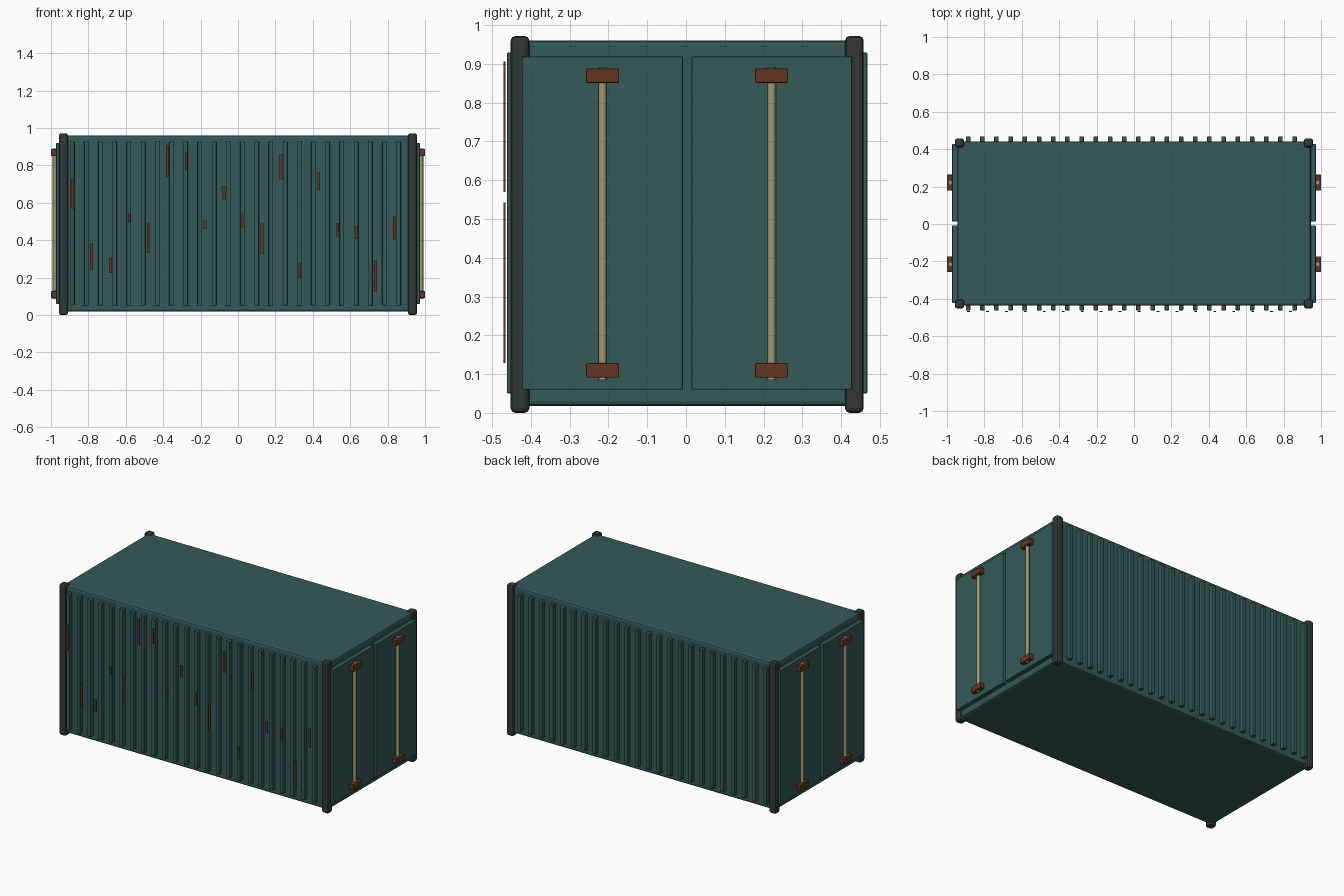
import bpy

if "Cube" in bpy.data.objects:
    bpy.data.objects.remove(bpy.data.objects["Cube"])

CY = 0.003  # body centre in y


def material(name, rgb):
    m = bpy.data.materials.new(name)
    m.diffuse_color = (*rgb, 1)
    m.use_nodes = True
    m.node_tree.nodes["Principled BSDF"].inputs["Base Color"].default_value = m.diffuse_color
    return m


TEAL = material("teal_paint", (0.035, 0.10, 0.10))
DARK = material("dark_steel", (0.03, 0.04, 0.04))
RUST = material("rust", (0.13, 0.035, 0.015))
BRASS = material("locking_bar_metal", (0.38, 0.32, 0.16))


def box(name, lo, hi, mat, bevel=0.0, segments=2):
    centre = [(a + b) / 2 for a, b in zip(lo, hi)]
    bpy.ops.mesh.primitive_cube_add(size=1, location=centre)
    o = bpy.context.object
    o.name = name
    o.scale = [b - a for a, b in zip(lo, hi)]
    bpy.ops.object.transform_apply(location=False, rotation=False, scale=True)
    o.data.materials.append(mat)
    if bevel:
        mod = o.modifiers.new("bevel", "BEVEL")
        mod.width = bevel
        mod.segments = segments
    return o


def x_box(name, s, x0, x1, y, z, mat, bevel):
    # box on the left (s=-1) or right (s=1) end
    xs = sorted((s * x0, s * x1))
    return box(name, (xs[0], y[0], z[0]), (xs[1], y[1], z[1]), mat, bevel)


# Main shell
box("container_body", (-0.945, CY - 0.439, 0.018), (0.945, CY + 0.439, 0.96), TEAL, 0.012)

# Corner posts
for sx in (-1, 1):
    for sy in (-1, 1):
        x, y = sx * 0.933, CY + sy * 0.431
        box("corner_post", (x - 0.024, y - 0.024, 0), (x + 0.024, y + 0.024, 0.972), DARK, 0.012)

# Corrugation ribs on both long sides
for i in range(24):
    x = -0.887 + i * 0.0759
    for sy in (-1, 1):
        ys = sorted((CY + sy * 0.43, CY + sy * 0.465))
        box("side_rib", (x - 0.012, ys[0], 0.05), (x + 0.012, ys[1], 0.929), TEAL, 0.004)

# Doors, locking bars and brackets on both ends
for sx in (-1, 1):
    for sy in (-1, 1):
        y = CY + sy * 0.218
        x_box("door_panel", sx, 0.94, 0.972, (y - 0.207, y + 0.207), (0.06, 0.919), TEAL, 0.003)
        bpy.ops.mesh.primitive_cylinder_add(vertices=16, radius=0.0105, depth=0.806,
                                            location=(sx * 0.98, y, 0.488))
        bar = bpy.context.object
        bar.name = "locking_bar"
        bar.data.materials.append(BRASS)
        bpy.ops.object.shade_smooth_by_angle()
        for z in (0.1095, 0.8695):
            x_box("bar_bracket", sx, 0.97, 1.0, (y - 0.0425, y + 0.0425),
                  (z - 0.0185, z + 0.0185), RUST, 0.003)

# Rust streaks on the front side: (bottom, top) of each
streaks = [(.57, .73), (.243, .382), (.225, .307), (.495, .543), (.332, .489), (.741, .906),
           (.775, .869), (.46, .505), (.615, .69), (.465, .543), (.323, .489), (.725, .861),
           (.195, .275), (.668, .765), (.42, .492), (.406, .476), (.128, .289), (.404, .527)]
for i, (z0, z1) in enumerate(streaks):
    x = -0.885 + i * 0.1013
    box("rust_streak", (x - 0.0075, -0.471, z0), (x + 0.0075, -0.466, z1), RUST)
